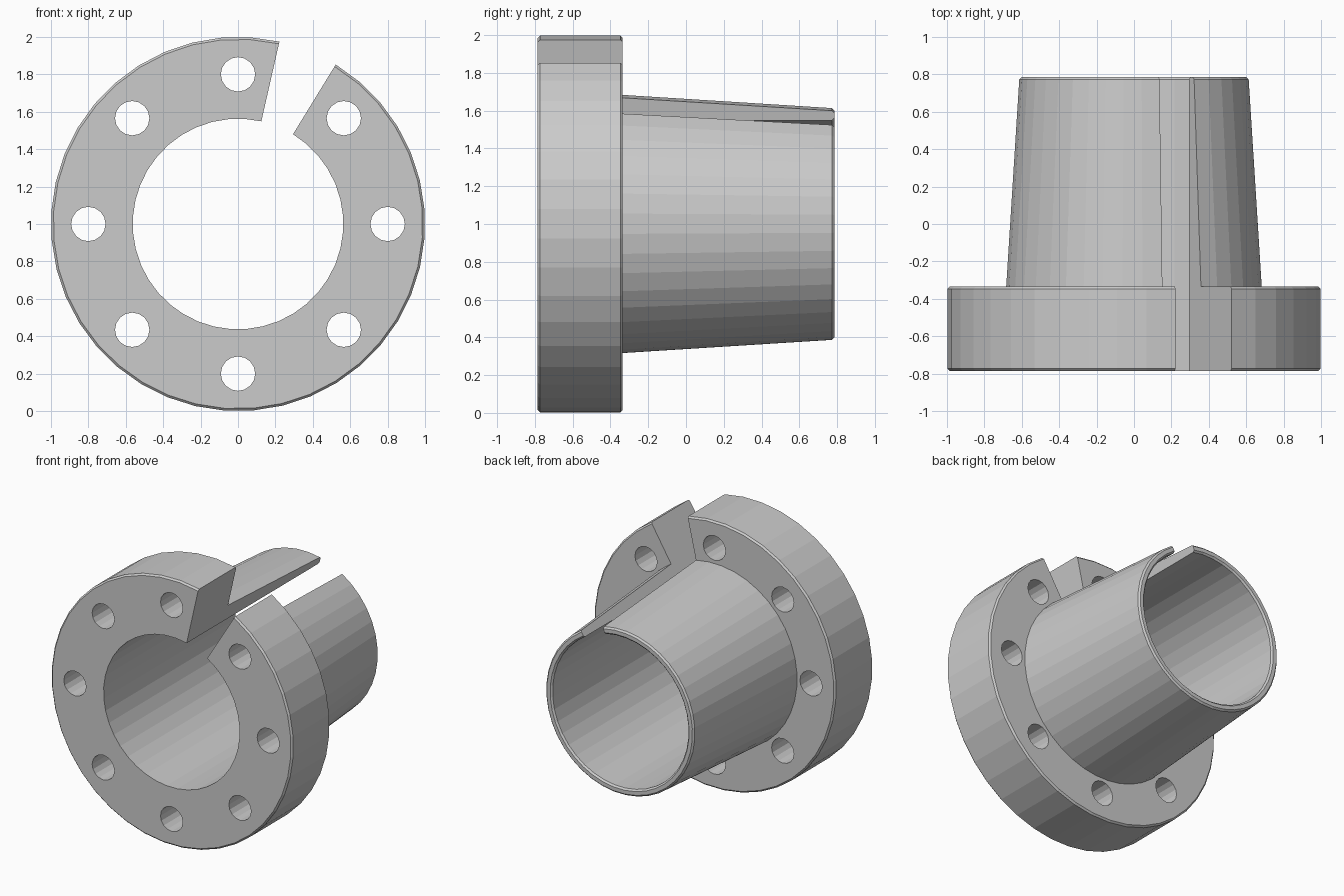
import bpy
import bmesh
from math import sin, cos, radians, pi
from mathutils import Matrix, Vector

if "Cube" in bpy.data.objects:
    bpy.data.objects.remove(bpy.data.objects["Cube"], do_unlink=True)

grey = bpy.data.materials.new("plain grey")
grey.use_nodes = True
colour = (0.6, 0.6, 0.6, 1)
grey.diffuse_color = colour
grey.node_tree.nodes["Principled BSDF"].inputs["Base Color"].default_value = colour

FRONT, STEP, BACK = -0.785, -0.335, 0.785
BORE, RIM, CHAMFER = 0.563, 1.0, 0.012
SLOT_START, SLOT_END = radians(12.8), radians(31.5)
SEGMENTS = 38


def add_object(name, bm):
    mesh = bpy.data.meshes.new(name)
    bmesh.ops.recalc_face_normals(bm, faces=bm.faces)
    bm.to_mesh(mesh)
    bm.free()
    mesh.materials.append(grey)
    obj = bpy.data.objects.new(name, mesh)
    bpy.context.collection.objects.link(obj)
    return obj


# Flanged sleeve: one (radius, y) section swept around, leaving a radial slot
profile = [
    (BORE, FRONT), (RIM - CHAMFER, FRONT), (RIM, FRONT + CHAMFER),
    (RIM, STEP - CHAMFER), (RIM - CHAMFER, STEP), (0.685, STEP),
    (0.615, BACK - CHAMFER), (0.615 - CHAMFER, BACK),
    (BORE + CHAMFER, BACK), (BORE, BACK - CHAMFER),
]
bm = bmesh.new()
rings = []
sweep = 2 * pi - (SLOT_END - SLOT_START)
for i in range(SEGMENTS + 1):
    a = SLOT_END + sweep * i / SEGMENTS
    rings.append([bm.verts.new((r * sin(a), y, 1 + r * cos(a))) for r, y in profile])
for ring, following in zip(rings, rings[1:]):
    for j in range(len(profile)):
        k = (j + 1) % len(profile)
        bm.faces.new((ring[j], ring[k], following[k], following[j]))
bm.faces.new(rings[0])
bm.faces.new(rings[-1])
sleeve = add_object("flanged_sleeve", bm)

# Eight bolt holes through the flange
bm = bmesh.new()
for i in range(8):
    a = i * pi / 4
    centre = Vector((0.8 * sin(a), (FRONT + STEP) / 2, 1 + 0.8 * cos(a)))
    bmesh.ops.create_cone(
        bm, cap_ends=True, segments=16, radius1=0.092, radius2=0.092, depth=0.7,
        matrix=Matrix.Translation(centre) @ Matrix.Rotation(pi / 2, 4, "X"))
cutter = add_object("bolt_hole_cutter", bm)
cutter.hide_render = True
cutter.hide_viewport = True

holes = sleeve.modifiers.new("bolt holes", "BOOLEAN")
holes.operation = "DIFFERENCE"
holes.solver = "EXACT"
holes.object = cutter
